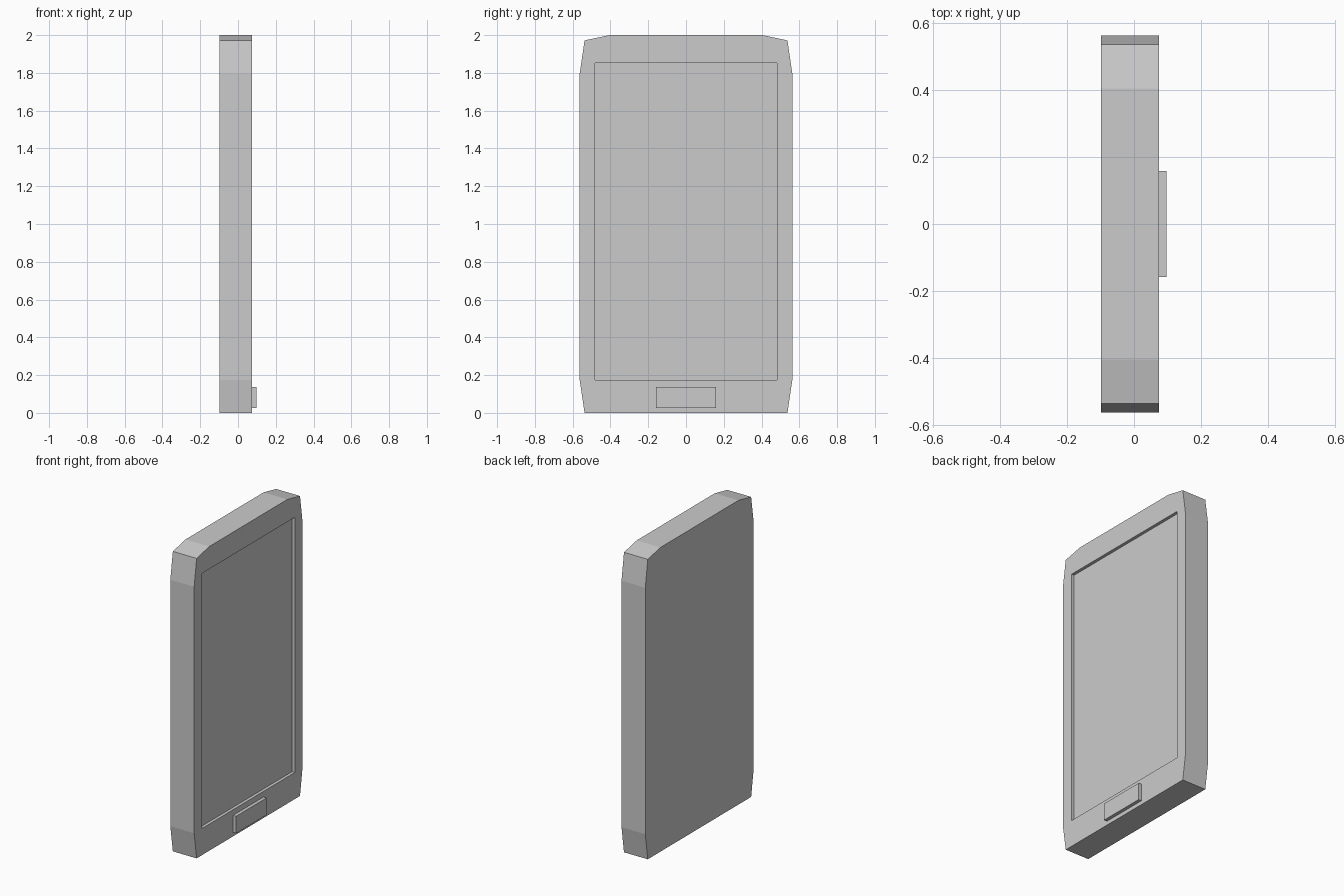
import bpy, bmesh

if "Cube" in bpy.data.objects:
    bpy.data.objects.remove(bpy.data.objects["Cube"])

X_BACK, X_FACE, X_BUTTON, RECESS = -0.098, 0.075, 0.097, 0.02


def prism(name, profile, x0, x1):
    """Extrude a (y, z) profile along x from x0 to x1."""
    bm = bmesh.new()
    face = bm.faces.new([bm.verts.new((x0, y, z)) for y, z in profile])
    ext = bmesh.ops.extrude_face_region(bm, geom=[face])
    verts = [v for v in ext["geom"] if isinstance(v, bmesh.types.BMVert)]
    bmesh.ops.translate(bm, verts=verts, vec=(x1 - x0, 0, 0))
    bmesh.ops.recalc_face_normals(bm, faces=bm.faces[:])
    mesh = bpy.data.meshes.new(name)
    bm.to_mesh(mesh)
    bm.free()
    obj = bpy.data.objects.new(name, mesh)
    bpy.context.collection.objects.link(obj)
    return obj


def rect(half_width, z0, z1):
    return [(-half_width, z0), (half_width, z0), (half_width, z1), (-half_width, z1)]


# Casing: half outline from bottom to top, mirrored across y
half = [(0.537, 0.0), (0.563, 0.175), (0.563, 1.795), (0.537, 1.972), (0.405, 2.0)]
outline = half + [(-y, z) for y, z in reversed(half)]
body = prism("casing", outline, X_BACK, X_FACE)

# Recessed screen
cutter = prism("screen_cutter", rect(0.483, 0.175, 1.852), X_FACE - RECESS, X_FACE + 0.1)
cutter.hide_render = True
mod = body.modifiers.new("screen_recess", "BOOLEAN")
mod.operation = "DIFFERENCE"
mod.solver = "EXACT"
mod.object = cutter
bpy.context.view_layer.objects.active = body
bpy.ops.object.modifier_apply(modifier=mod.name)
bpy.data.objects.remove(cutter)

# Raised button below the screen
prism("home_button", rect(0.158, 0.026, 0.138), X_FACE - 0.005, X_BUTTON)
